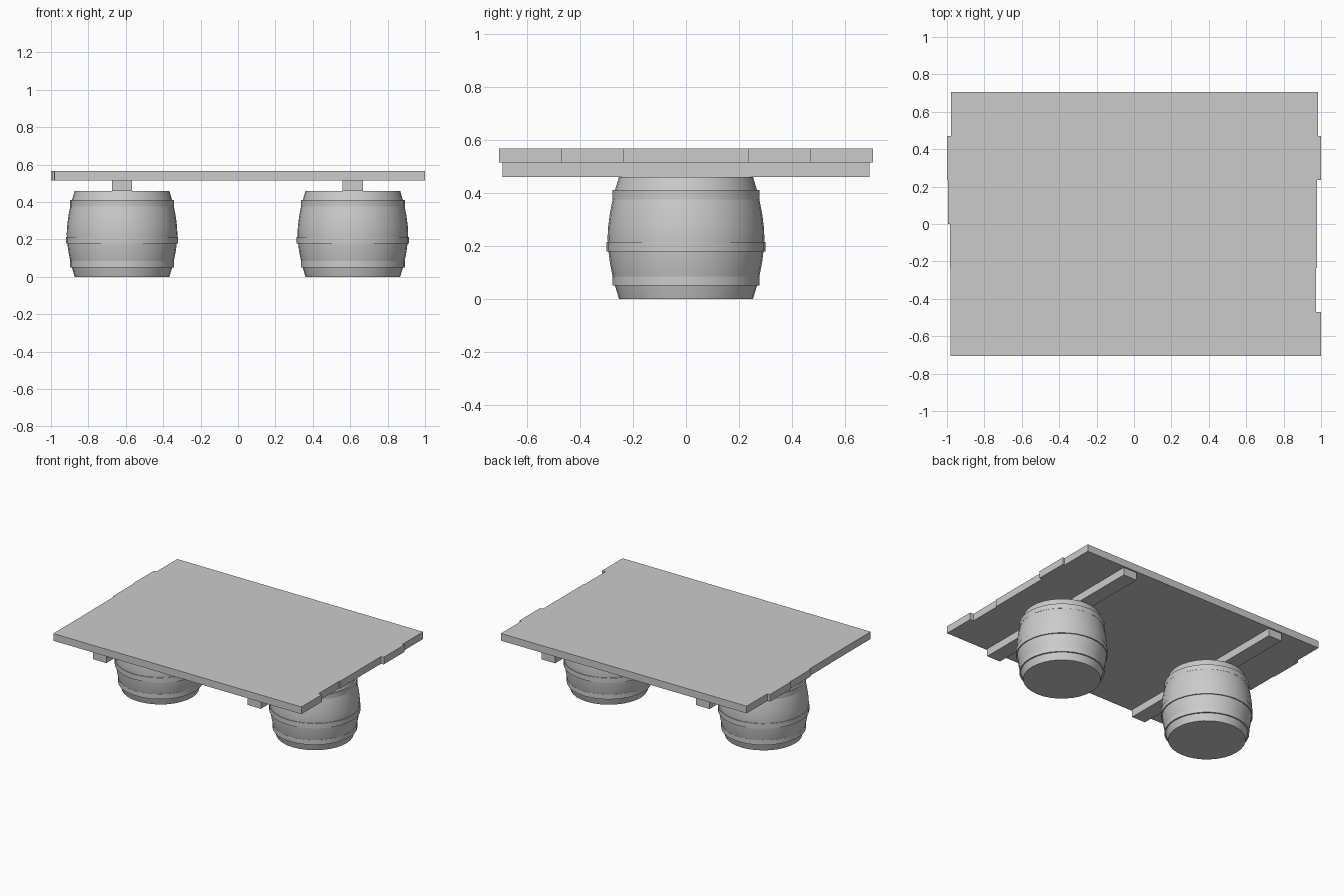
import bpy, bmesh, math

if "Cube" in bpy.data.objects:
    bpy.data.objects.remove(bpy.data.objects["Cube"])

grey = bpy.data.materials.new("plain grey")
grey.diffuse_color = (0.6, 0.6, 0.6, 1)
grey.use_nodes = True
grey.node_tree.nodes["Principled BSDF"].inputs["Base Color"].default_value = grey.diffuse_color


def finish(name, bm, smooth=False):
    bmesh.ops.recalc_face_normals(bm, faces=bm.faces)
    me = bpy.data.meshes.new(name)
    bm.to_mesh(me)
    bm.free()
    me.materials.append(grey)
    ob = bpy.data.objects.new(name, me)
    bpy.context.collection.objects.link(ob)
    if smooth:
        bpy.ops.object.select_all(action='DESELECT')
        ob.select_set(True)
        bpy.context.view_layer.objects.active = ob
        bpy.ops.object.shade_smooth_by_angle(angle=math.radians(30))
    return ob


def box(name, x0, x1, y0, y1, z0, z1):
    bm = bmesh.new()
    bmesh.ops.create_cube(bm, size=1)
    for v in bm.verts:
        v.co = (x1 if v.co.x > 0 else x0,
                y1 if v.co.y > 0 else y0,
                z1 if v.co.z > 0 else z0)
    return finish(name, bm)


def lathe(name, profile, cx, closed=False, n=32):
    """Turn (radius, height) points around a vertical axis at x = cx."""
    bm = bmesh.new()
    rings = [[bm.verts.new((cx + r * math.cos(2 * math.pi * i / n),
                            r * math.sin(2 * math.pi * i / n), z))
              for i in range(n)] for r, z in profile]
    pairs = list(zip(rings, rings[1:]))
    if closed:
        pairs.append((rings[-1], rings[0]))
    else:
        bm.faces.new(rings[0])
        bm.faces.new(rings[-1])
    for a, b in pairs:
        for i in range(n):
            j = (i + 1) % n
            bm.faces.new((a[i], a[j], b[j], b[i]))
    return finish(name, bm, True)


# Deck planks, front to back, with uneven ends
ends = [(-0.982, 1.0), (-0.982, 0.973), (-0.984, 0.979),
        (-0.994, 0.979), (-1.0, 1.0), (-0.979, 0.985)]
W = 0.235
for i, (x0, x1) in enumerate(ends):
    y = -3 * W + i * W
    box(f"deck_plank_{i + 1}", x0, x1, y, y + W, 0.515, 0.567)

# Barrel staves and hoops
staves = [(0.253, 0.0), (0.268, 0.05), (0.277, 0.085), (0.287, 0.135),
          (0.294, 0.19), (0.296, 0.23), (0.294, 0.27), (0.287, 0.325),
          (0.277, 0.375), (0.268, 0.41), (0.253, 0.46)]
hoops = [("lower", 0.278, 0.262, 0.05, 0.085),
         ("middle", 0.300, 0.284, 0.178, 0.214),
         ("upper", 0.278, 0.262, 0.375, 0.41)]

for side, cx in (("left", -0.62), ("right", 0.614)):
    # Cross beam resting on the barrel
    box(f"{side}_beam", cx - 0.054, cx + 0.054, -0.693, 0.693, 0.46, 0.515)
    lathe(f"{side}_barrel", staves, cx)
    for label, ro, ri, z0, z1 in hoops:
        lathe(f"{side}_{label}_hoop",
              [(ri, z0), (ro, z0), (ro, z1), (ri, z1)], cx, closed=True)
